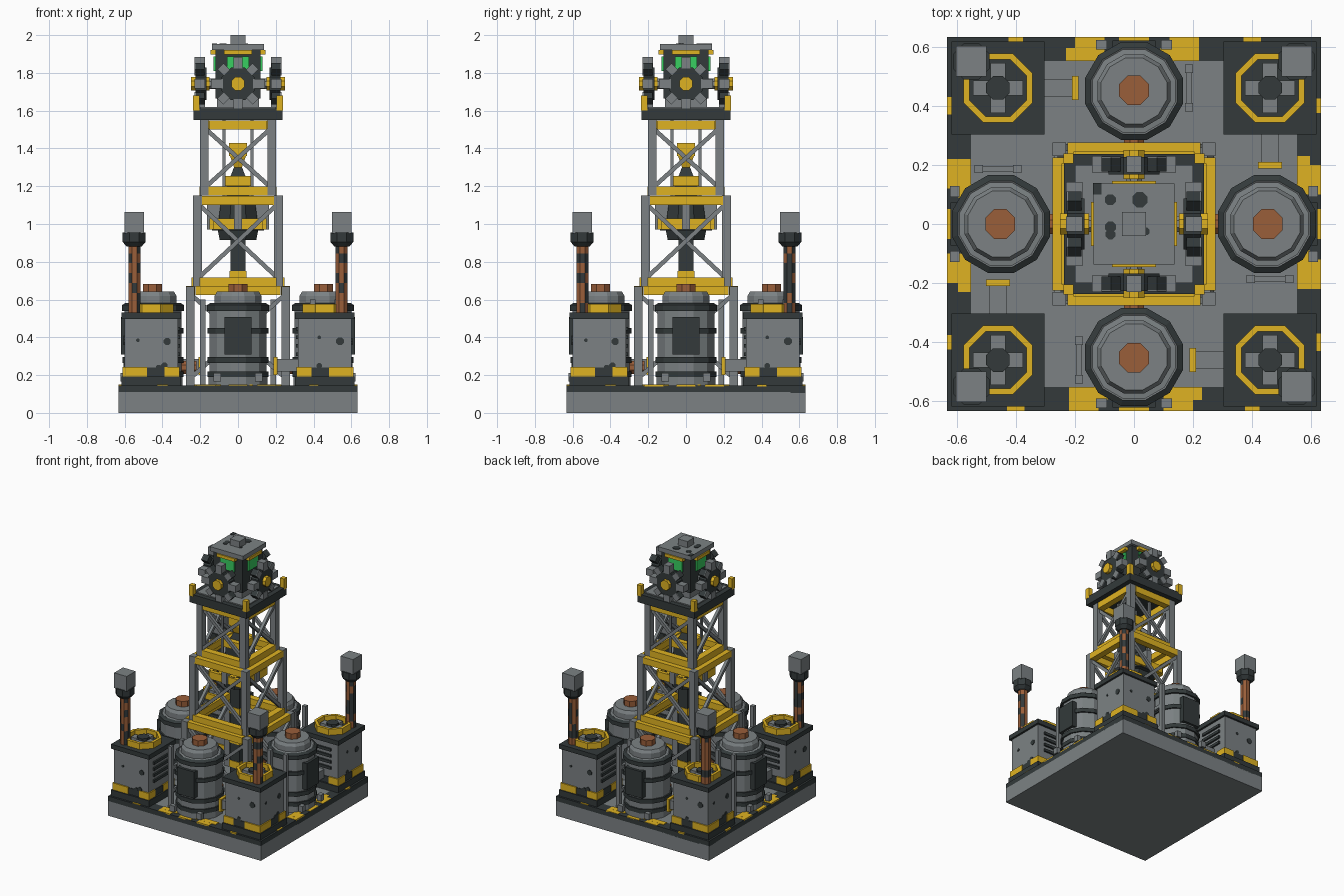
import bpy, bmesh, math, random
from mathutils import Matrix, Vector

cube = bpy.data.objects.get("Cube")
if cube:
    bpy.data.objects.remove(cube, do_unlink=True)
random.seed(7)


def material(name, rgb):
    m = bpy.data.materials.new(name)
    m.use_nodes = True
    m.diffuse_color = (*rgb, 1)
    m.node_tree.nodes["Principled BSDF"].inputs["Base Color"].default_value = (*rgb, 1)
    return m


GREY, DARK, YELLOW, RUST, GREEN = range(5)
MATS = [material("steel grey", (0.2, 0.222, 0.23)), material("dark iron", (0.033, 0.042, 0.043)),
        material("safety yellow", (0.74, 0.45, 0.016)), material("rust brown", (0.32, 0.112, 0.042)),
        material("glowing green", (0.04, 0.62, 0.12))]
turn = Matrix.Identity(4)  # quarter turn applied to every part being built


def finish(name, bm, mat, matrix):
    bm.transform(turn @ matrix)
    bmesh.ops.recalc_face_normals(bm, faces=bm.faces)
    me = bpy.data.meshes.new(name)
    for m in MATS:
        me.materials.append(m)
    if mat is not None:
        for f in bm.faces:
            f.material_index = mat
    bm.to_mesh(me)
    bm.free()
    ob = bpy.data.objects.new(name, me)
    bpy.context.collection.objects.link(ob)


def box(name, x, y, z, mat, pose=Matrix.Identity(4)):
    """Box from its (low, high) range on each axis."""
    bm = bmesh.new()
    bmesh.ops.create_cube(bm, size=1)
    mid = Matrix.Translation([(r[0] + r[1]) / 2 for r in (x, y, z)])
    finish(name, bm, mat, pose @ mid @ Matrix.Diagonal([r[1] - r[0] for r in (x, y, z)] + [1]))


def block(name, r, z, mat):
    """Square block centred on the tower axis."""
    box(name, (-r, r), (-r, r), z, mat)


def beam(name, a, b, w, mat, sides=4):
    a, b = Vector(a), Vector(b)
    bm = bmesh.new()
    bmesh.ops.create_cone(bm, cap_ends=True, segments=sides, radius1=w, radius2=w, depth=(b - a).length)
    spin = Matrix.Rotation(math.pi / sides, 4, 'Z')
    aim = (b - a).to_track_quat('Z', 'Y').to_matrix().to_4x4()
    finish(name, bm, mat, Matrix.Translation((a + b) / 2) @ aim @ spin)


def lathe(name, profile, mats, sides, at, closed=False):
    """Turn (radius, height) points round z; mats colours each step."""
    bm = bmesh.new()
    rings = []
    for r, z in profile:
        rings.append([bm.verts.new((r * math.cos((i + .5) * math.tau / sides),
                                    r * math.sin((i + .5) * math.tau / sides), z)) for i in range(sides)])
    pairs = list(zip(rings, rings[1:])) + ([(rings[-1], rings[0])] if closed else [])
    for k, (a, b) in enumerate(pairs):
        for i in range(sides):
            j = (i + 1) % sides
            f = bm.faces.new((a[i], a[j], b[j], b[i]))
            m = mats[k % len(mats)]
            f.material_index = m() if callable(m) else m
    if not closed:
        for ring, m in ((rings[0], mats[0]), (rings[-1], mats[-1])):
            bm.faces.new(ring).material_index = m if not callable(m) else DARK
    finish(name, bm, None, Matrix.Translation(at))


def patchy():
    return DARK if random.random() < .36 else RUST


# Foundation slab
block("slab", .632, (0, .11), GREY)
block("deck_plate", .552, (.1, .143), GREY)

# Drill string hanging inside the tower
block("drill_shaft", .04, (.14, .95), DARK)
for z in (.3, .48, .7):
    block("shaft_band", .044, (z, z + .05), YELLOW)
lathe("drill_motor", [(.105, .915), (.115, .965), (.15, .965), (.15, 1.03), (.11, 1.03), (.1, 1.1)],
      [DARK, DARK, DARK, YELLOW, DARK], 8, (0, 0, 0))
block("motor_neck", .06, (1.1, 1.2), DARK)
block("motor_collar", .075, (1.2, 1.255), YELLOW)
lathe("drill_cone", [(.055, 1.255), (.03, 1.3), (.065, 1.37)], [DARK, YELLOW], 4, (0, 0, 0))
block("drill_clamp", .047, (1.36, 1.43), YELLOW)

# Crown deck and head cabin
block("crown_deck", .236, (1.55, 1.612), DARK)
block("crown_floor", .2, (1.61, 1.62), GREY)
block("cabin_plinth", .11, (1.615, 1.67), GREY)
block("cabin", .118, (1.665, 1.92), DARK)
block("cabin_roof", .137, (1.92, 1.953), GREY)
block("roof_cap", .04, (1.95, 2.0), GREY)
for x, y, w in ((-.08, .082, .02), (.02, .082, .028), (-.08, -.01, .02), (-.08, -.035, .018), (.04, -.025, .014)):
    lathe("roof_stain", [(w, 1.951), (w, 1.956)], [DARK], 8, (x, y, 0))
box("roof_corner_stain", (-.138, -.11), (.1, .138), (1.951, 1.956), DARK)

for q in range(4):
    turn = Matrix.Rotation(q * math.pi / 2, 4, 'Z')

    # Hazard kerb along one edge
    box("kerb", (-.632, .552), (-.632, -.552), (.105, .146), DARK)
    for x, w in ((-.4, .06), (-.17, .1), (.0, .1), (.15, .1), (.4, .05)):
        box("kerb_stripe", (x - w / 2, x + w / 2), (-.632, -.552), (.14, .149), YELLOW)
        box("kerb_stripe_step", (x - w / 2 + .03, x + w / 2 + .03), (-.595, -.552), (.14, .1495), YELLOW)

    # Storage tank
    lathe("tank", [(.162, .143), (.162, .19), (.168, .19), (.168, .22), (.157, .22), (.157, .265),
                   (.168, .265), (.168, .295), (.157, .295), (.157, .42), (.168, .42), (.168, .45),
                   (.157, .45), (.157, .54), (.171, .54), (.171, .57), (.15, .583), (.145, .58),
                   (.128, .582), (.128, .62), (.115, .642)],
          [GREY, DARK, DARK, DARK, GREY, DARK, DARK, DARK, GREY, DARK, DARK, DARK, GREY,
           DARK, DARK, DARK, GREY, GREY, GREY, GREY], 12, (0, -.45, 0))
    lathe("tank_valve", [(.054, .63), (.054, .683)], [RUST], 8, (0, -.452, 0))
    box("tank_panel", (-.072, .072), (-.62, -.58), (.31, .508), DARK)
    for x in (-.11, .11):
        box("tank_foot", (x - .019, x + .019), (-.622, -.59), (.165, .21), GREY)
    beam("feed_pipe", (0, -.32, .24), (0, -.22, .24), .037, RUST, 8)

    # Ladder beside the tank
    for y in (-.525, -.395):
        box("ladder_rail", (-.2, -.172), (y - .014, y + .014), (.143, .6), GREY)
    for z in (.25, .42):
        box("ladder_rung", (-.195, -.177), (-.52, -.4), (z, z + .025), GREY)

    # Corner generator
    c = (-.46, -.46, 0)
    span = lambda r: (-.46 - r, -.46 + r)
    box("generator_base", span(.158), span(.158), (.143, .192), DARK)
    box("generator_body", span(.142), span(.142), (.19, .51), GREY)
    box("generator_skirt", span(.146), span(.146), (.19, .24), DARK)
    for sx in (-1, 1):
        for sy in (-1, 1):
            w = .065 if sx == sy else .04
            ends = [sorted((-.46 + s * .151, -.46 + s * (.151 - 2 * w))) for s in (sx, sy)]
            box("skirt_corner", ends[0], ends[1], (.19, .243), YELLOW)
    box("generator_roof", span(.157), span(.157), (.498, .532), DARK)
    for i in range(4):
        z = .3 + i * .045
        box("louvre_side", (-.32, -.306), (-.55, -.37), (z, z + .02), DARK)
        box("louvre_back", (-.55, -.37), (-.32, -.306), (z, z + .02), DARK)
    for v, z, w in ((-.53, .385, .01), (-.375, .378, .02), (-.39, .25, .018), (-.42, .24, .016)):
        beam("front_stain", (v, -.6, z), (v, -.606, z), w, DARK, 8)
    for v, z, w in ((-.43, .4, .01), (-.54, .38, .022), (-.43, .25, .015)):
        beam("side_stain", (-.6, v, z), (-.606, v, z), w, DARK, 8)

    # Roof fan
    lathe("fan_ring", [(.127, .53), (.127, .577), (.105, .577), (.105, .53)], [YELLOW], 8, c, True)
    lathe("fan_hub", [(.043, .53), (.043, .573)], [DARK], 8, c)
    box("fan_vane", span(.085), span(.026), (.53, .556), GREY)
    box("fan_vane", span(.026), span(.085), (.53, .556), GREY)

    # Exhaust stack
    lathe("exhaust_pipe", [(.035, .53 + i * .0525) for i in range(8)], [patchy], 8, (-.548, -.548, 0))
    lathe("exhaust_collar", [(.042, .88), (.066, .905), (.066, .955)], [DARK], 8, (-.55, -.55, 0))
    box("exhaust_cap", (-.602, -.498), (-.602, -.498), (.95, 1.063), GREY)

    # Outlet duct
    box("duct", (-.49, -.43), (-.32, -.205), (.22, .285), GREY)
    box("duct_flange", (-.5, -.42), (-.21, -.188), (.2, .295), YELLOW)

    # Lattice tower, one face per tier
    for r, low, high in ((.253, .143, .67), (.214, .67, 1.15), (.178, 1.15, 1.55)):
        h = .023
        box("tower_leg", (-r - h, -r + h), (-r - h, -r + h), (low, high), GREY)
        for s in (-1, 1):
            beam("cross_brace", (s * r, -r + s * .006, low + .04), (-s * r, -r + s * .006, high - .04), .016, GREY)
    for r, x, z in ((.253, .225, .625), (.222, .205, .67), (.214, .197, 1.1), (.18, .155, 1.15), (.178, .152, 1.5)):
        box("girder", (-x, x), (-r - .023, -r + .026), (z, z + .048), YELLOW)
    box("guide_rod", (-.083, -.067), (-.083, -.067), (1.1, 1.55), GREY)
    box("motor_bracket", (-.13, .13), (-.152, -.125), (.972, 1.028), YELLOW)
    box("motor_arm", (-.022, .022), (-.165, -.09), (.97, 1.1), GREY)

    # Crown corner posts and cabin trim
    box("deck_post", (-.238, -.204), (-.238, -.204), (1.6, 1.68), YELLOW)
    box("window", (-.058, .058), (-.13, -.115), (1.81, 1.888), GREEN)
    box("window_trim", (-.075, .075), (-.146, -.11), (1.897, 1.92), YELLOW)

    # Cog wheel on the cabin face, with steel-faced diagonal teeth
    beam("cog_axle", (0, -.11, 1.742), (0, -.17, 1.742), .03, GREY, 8)
    beam("cog_disc", (0, -.168, 1.742), (0, -.226, 1.742), .094, DARK, 8)
    beam("cog_hub", (0, -.152, 1.742), (0, -.25, 1.742), .038, YELLOW, 8)
    for i in range(8):
        pose = Matrix.Translation((0, 0, 1.742)) @ Matrix.Rotation(i * math.tau / 8, 4, 'Y')
        if i % 2 == 0:
            box("cog_tooth", (-.025, .025), (-.23, -.175), (.08, .142), GREY, pose)
        else:
            box("cog_tooth", (-.023, .023), (-.224, -.178), (.08, .132), DARK, pose)
            box("cog_tooth_face", (-.023, .023), (-.229, -.223), (.085, .132), GREY, pose)
